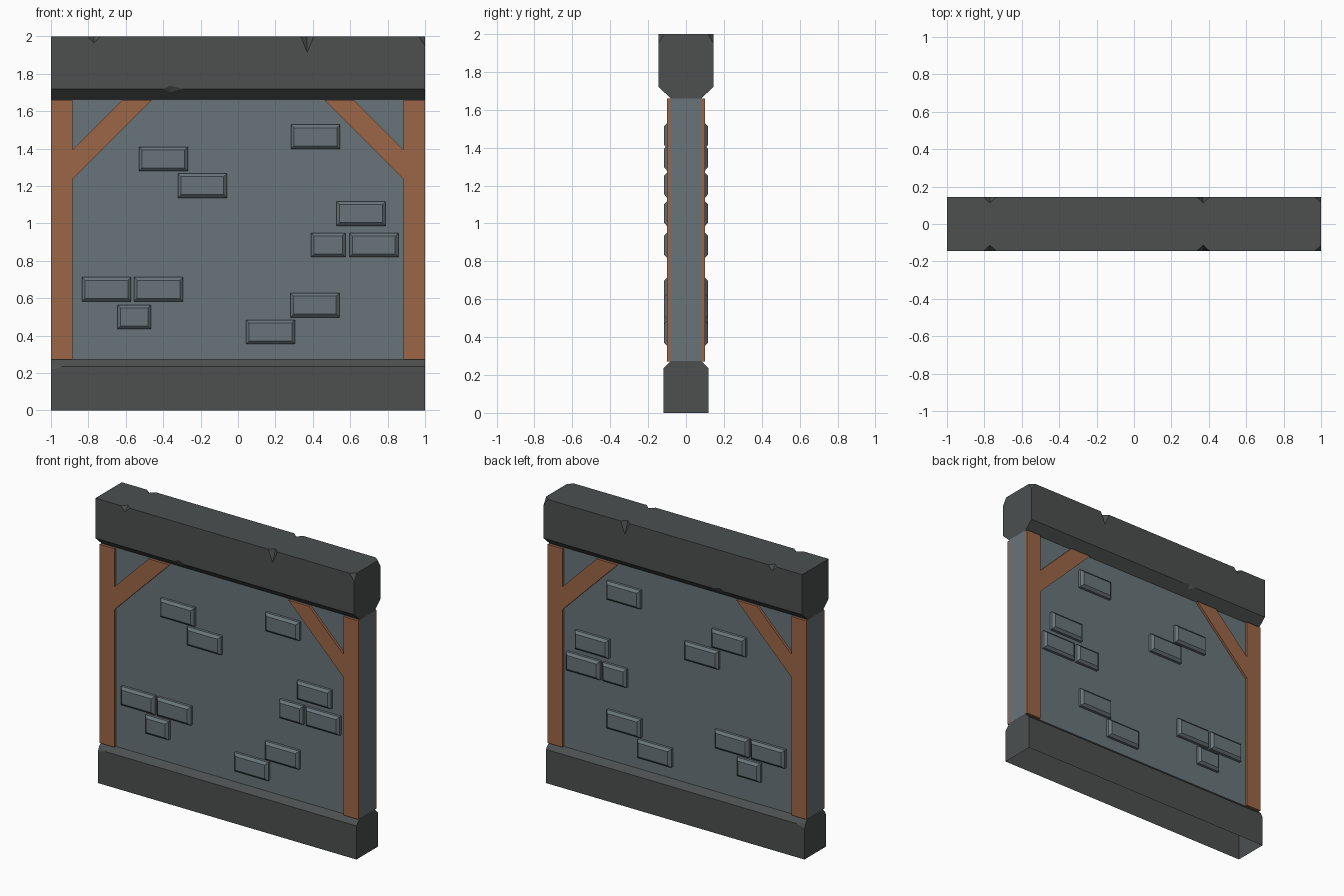
import bpy, bmesh
from mathutils import Vector

if "Cube" in bpy.data.objects:
    bpy.data.objects.remove(bpy.data.objects["Cube"])


def material(name, rgb):
    m = bpy.data.materials.new(name)
    m.diffuse_color = (*rgb, 1)
    m.use_nodes = True
    m.node_tree.nodes["Principled BSDF"].inputs["Base Color"].default_value = m.diffuse_color
    return m


BEAM = material("dark stone", (0.072, 0.080, 0.078))
WALL = material("blue grey stone", (0.140, 0.178, 0.195))
WOOD = material("brown wood", (0.330, 0.132, 0.062))


def make(name, bm, mat, mirror=None):
    bmesh.ops.recalc_face_normals(bm, faces=bm.faces)
    me = bpy.data.meshes.new(name)
    bm.to_mesh(me)
    bm.free()
    me.materials.append(mat)
    ob = bpy.data.objects.new(name, me)
    bpy.context.collection.objects.link(ob)
    if mirror:
        mod = ob.modifiers.new("mirror", 'MIRROR')
        mod.use_axis = mirror
        mod.use_mirror_merge = False
    return ob


def prism(bm, points, offset):
    """Extrude a closed polygon along offset."""
    face = bm.faces.new([bm.verts.new(p) for p in points])
    new = bmesh.ops.extrude_face_region(bm, geom=[face], use_keep_orig=True)
    verts = [v for v in new["geom"] if isinstance(v, bmesh.types.BMVert)]
    bmesh.ops.translate(bm, verts=verts, vec=offset)


def beam(profile):
    """Symmetric (y, z) half profile swept along the full length."""
    bm = bmesh.new()
    pts = profile + [(-y, z) for y, z in reversed(profile)]
    prism(bm, [(-1, y, z) for y, z in pts], (2, 0, 0))
    bmesh.ops.recalc_face_normals(bm, faces=bm.faces)
    return bm


def chip_corner(bm, a, b, c, outside):
    """Slice off a corner through three points."""
    a, b, c = Vector(a), Vector(b), Vector(c)
    n = (b - a).cross(c - a).normalized()
    if n.dot(Vector(outside) - a) < 0:
        n = -n
    cut = bmesh.ops.bisect_plane(bm, geom=bm.verts[:] + bm.edges[:] + bm.faces[:],
                                 plane_co=a, plane_no=n, clear_outer=True)
    edges = [e for e in cut["geom_cut"] if isinstance(e, bmesh.types.BMEdge)]
    bmesh.ops.edgeloop_fill(bm, edges=edges)


def notch(bm, a, b, c, d):
    """Wedge with edge a-b on the beam edge and crease c-d inside it."""
    a, b, c, d = map(Vector, (a, b, c, d))
    m = (c + d) / 2
    vs = [bm.verts.new(p) for p in (2 * a - m, 2 * b - m, 2 * c - d, 2 * d - c)]
    for i, j, k in ((0, 1, 2), (0, 1, 3), (0, 2, 3), (1, 2, 3)):
        bm.faces.new((vs[i], vs[j], vs[k]))


# Top beam with chamfered underside and chipped end corners
Y = 0.145
bm = beam([(0.08, 1.66), (Y, 1.72), (Y, 2.0)])
for s in (-1, 1):
    chip_corner(bm, (0.965, s * Y, 2), (1, s * 0.115, 2), (1, s * Y, 1.95), (1, s * Y, 2))
top = make("top_beam", bm, BEAM)

# Notches along the beam edges, front and back
bm = bmesh.new()
for s in (-1, 1):
    y = s * Y
    for x, depth in ((-0.77, 0.035), (0.37, 0.085)):
        notch(bm, (x - 0.035, y, 2), (x + 0.035, y, 2),
              (x, y, 2 - depth), (x, s * 0.113, 2))
    notch(bm, (-0.40, y, 1.72), (-0.30, y, 1.72),
          (-0.36, y, 1.737), (-0.36, s * 0.125, 1.7015))
cutter = make("notch_cutter", bm, BEAM)
cutter.hide_render = True
mod = top.modifiers.new("notches", 'BOOLEAN')
mod.operation, mod.solver, mod.object = 'DIFFERENCE', 'EXACT', cutter
bpy.context.view_layer.objects.active = top
bpy.ops.object.modifier_apply(modifier=mod.name)
bpy.data.objects.remove(cutter)

# Base beam: chamfered top, chipped left corners, open underneath
bm = beam([(0.12, 0), (0.12, 0.235), (0.08, 0.275)])
for s in (-1, 1):
    chip_corner(bm, (-0.94, s * 0.12, 0.235), (-1, s * 0.12, 0.218),
                (-1, s * 0.103, 0.252), (-1, s * 0.12, 0.235))
under = [f for f in bm.faces if all(v.co.z < 0.001 for v in f.verts)]
bmesh.ops.delete(bm, geom=under, context='FACES_ONLY')
make("base_beam", bm, BEAM)

# Wall panel
bm = beam([(0.083, 0.27), (0.083, 1.665)])
make("wall_panel", bm, WALL)

# Wooden posts with corner braces
bm = bmesh.new()
shape = [(1, 0.272), (1, 1.66), (0.885, 1.66), (0.885, 1.395),
         (0.62, 1.66), (0.46, 1.66), (0.885, 1.235), (0.885, 0.272)]
prism(bm, [(x, -0.083, z) for x, z in shape], (0, -0.017, 0))
make("post_and_brace", bm, WOOD, (True, True, False))

# Raised bricks: (left x, bottom z, width), bevelled, on both sides
bricks = [(-0.53, 1.28, 0.262), (-0.322, 1.137, 0.262), (0.283, 1.398, 0.262),
          (0.527, 0.987, 0.262), (0.39, 0.82, 0.185), (0.595, 0.82, 0.262),
          (-0.834, 0.583, 0.262), (-0.556, 0.583, 0.262), (-0.645, 0.435, 0.18),
          (0.28, 0.498, 0.262), (0.043, 0.355, 0.262)]
H, IN = 0.13, 0.017
bm = bmesh.new()
for x, z, w in bricks:
    rings = []
    for y, i in ((-0.083, 0), (-0.101, 0), (-0.117, IN)):
        rings.append([bm.verts.new(p) for p in (
            (x + i, y, z + i), (x + w - i, y, z + i),
            (x + w - i, y, z + H - i), (x + i, y, z + H - i))])
    for lo, hi in zip(rings, rings[1:]):
        for k in range(4):
            n = (k + 1) % 4
            bm.faces.new((lo[k], lo[n], hi[n], hi[k]))
    bm.faces.new(rings[-1])
    bm.faces.new(rings[0])
make("raised_bricks", bm, WALL, (False, True, False))
